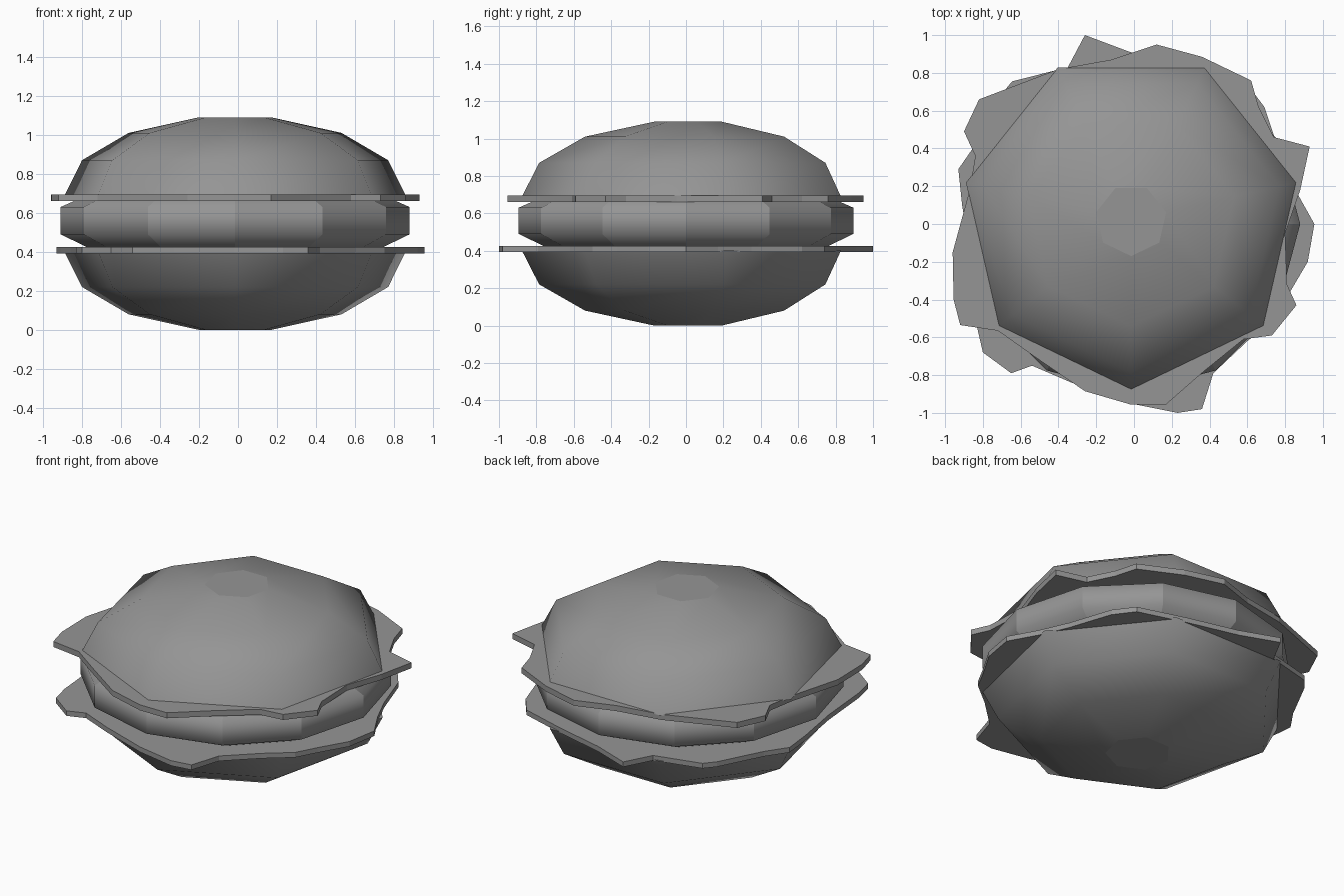
import bpy, bmesh
from math import sin, cos, pi, radians

if "Cube" in bpy.data.objects:
    bpy.data.objects.remove(bpy.data.objects["Cube"])

# Dark grey used by every part
grey = bpy.data.materials.new("dark_grey")
grey.diffuse_color = (0.3, 0.3, 0.3, 1.0)
grey.use_nodes = True
grey.node_tree.nodes["Principled BSDF"].inputs["Base Color"].default_value = grey.diffuse_color


def make_object(name, rings, smooth=False, hard_columns=False):
    """Loft closed rings of 3D points from bottom to top and cap both ends."""
    bm = bmesh.new()
    loops = [[bm.verts.new(p) for p in ring] for ring in rings]
    n = len(loops[0])
    for a, b in zip(loops, loops[1:]):
        for i in range(n):
            j = (i + 1) % n
            bm.faces.new((a[i], a[j], b[j], b[i])).smooth = smooth
    caps = [bm.faces.new(loops[0][::-1]), bm.faces.new(loops[-1])]
    bmesh.ops.recalc_face_normals(bm, faces=bm.faces)
    # end caps stay flat with sharp borders
    for f in caps:
        f.smooth = False
        for e in f.edges:
            e.smooth = False
    # crisp upright edges between neighbouring sides
    if hard_columns:
        for e in bm.edges:
            if abs(e.verts[0].co.z - e.verts[1].co.z) > 0.01:
                e.smooth = False
    mesh = bpy.data.meshes.new(name)
    bm.to_mesh(mesh)
    bm.free()
    mesh.materials.append(grey)
    obj = bpy.data.objects.new(name, mesh)
    bpy.context.collection.objects.link(obj)
    return obj


def lathe(name, profile, sides, cx, cy, hard_columns=False):
    """Low-poly turned shape with one corner pointing to the front."""
    angles = [-pi / 2 + 2 * pi * i / sides for i in range(sides)]
    rings = [[(cx + r * cos(a), cy + r * sin(a), z) for a in angles]
             for r, z in profile]
    return make_object(name, rings, True, hard_columns)


def leaf(name, outline, z0, z1):
    """Thin flat slab with a ragged outline."""
    return make_object(name, [[(x, y, z) for x, y in outline] for z in (z0, z1)])


# Seven-sided buns, mirrored about the middle height
HEIGHT = 1.09
bun = [(0.19, 0.0), (0.56, 0.08), (0.805, 0.22), (0.897, 0.40)]
lathe("bottom_bun", bun, 7, -0.015, 0.02)
lathe("top_bun", [(r, HEIGHT - z) for r, z in reversed(bun)], 7, -0.015, 0.02)

# Twelve-sided patty
lathe("patty", [(0.75, 0.42), (0.895, 0.49), (0.895, 0.63), (0.76, 0.69)],
      12, -0.015, 0.0, hard_columns=True)

# Ragged lettuce leaves, outlines counter-clockwise
leaf("top_lettuce", [
    (-0.96, -0.15), (-0.955, -0.40), (-0.92, -0.535), (-0.72, -0.565),
    (-0.53, -0.70), (-0.26, -0.885), (-0.02, -0.955), (0.17, -0.955),
    (0.37, -0.78), (0.58, -0.61), (0.73, -0.59), (0.86, -0.43),
    (0.81, -0.32), (0.80, -0.05), (0.88, 0.18), (0.93, 0.41),
    (0.74, 0.46), (0.66, 0.62), (0.62, 0.76), (0.36, 0.885),
    (0.12, 0.95), (-0.12, 0.87), (-0.40, 0.82), (-0.82, 0.66),
    (-0.90, 0.49), (-0.84, 0.36), (-0.87, 0.18)], 0.66, 0.695)
leaf("bottom_lettuce", [
    (-0.91, 0.10), (-0.86, -0.20), (-0.83, -0.55), (-0.80, -0.68),
    (-0.65, -0.79), (-0.54, -0.75), (-0.33, -0.84), (-0.02, -0.95),
    (0.23, -1.00), (0.36, -0.98), (0.42, -0.79), (0.60, -0.62),
    (0.75, -0.50), (0.82, -0.37), (0.92, -0.20), (0.955, 0.0),
    (0.86, 0.17), (0.78, 0.35), (0.69, 0.62), (0.60, 0.74),
    (0.30, 0.83), (-0.02, 0.91), (-0.26, 1.00), (-0.35, 0.83),
    (-0.645, 0.755), (-0.70, 0.69), (-0.84, 0.42), (-0.93, 0.29)], 0.393, 0.425)
